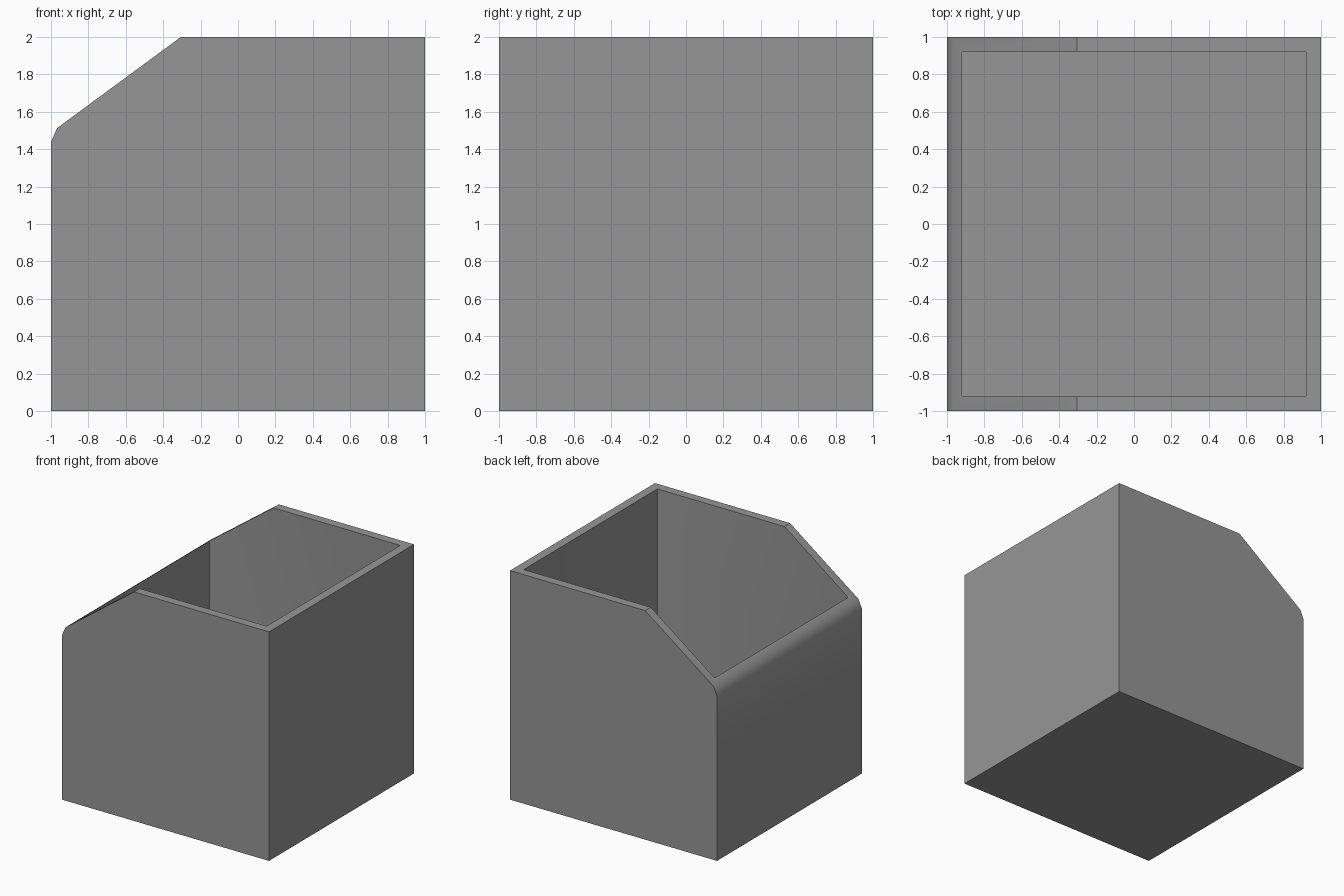
import bpy, bmesh, math

default = bpy.data.objects.get("Cube")
if default:
    bpy.data.objects.remove(default, do_unlink=True)

# Single grey material
grey = bpy.data.materials.new("plain_grey")
grey.use_nodes = True
colour = (0.305, 0.305, 0.305, 1)
grey.diffuse_color = colour
grey.node_tree.nodes["Principled BSDF"].inputs["Base Color"].default_value = colour

WALL = 0.078
RIM = 0.01


def add_object(name, bm):
    bmesh.ops.recalc_face_normals(bm, faces=bm.faces)
    mesh = bpy.data.meshes.new(name)
    bm.to_mesh(mesh)
    bm.free()
    obj = bpy.data.objects.new(name, mesh)
    mesh.materials.append(grey)
    bpy.context.collection.objects.link(obj)
    return obj


def extruded(bm, points, offset):
    face = bm.faces.new([bm.verts.new(p) for p in points])
    moved = bmesh.ops.extrude_face_region(bm, geom=[face])["geom"]
    verts = [v for v in moved if isinstance(v, bmesh.types.BMVert)]
    bmesh.ops.translate(bm, verts=verts, vec=offset)


# Outer body: side profile with a sloped, chamfered opening
profile = [(-1, 0), (1, 0), (1, 2), (-0.305, 2), (-0.967, 1.513), (-1, 1.438)]
bm = bmesh.new()
extruded(bm, [(x, -1, z) for x, z in profile], (0, 2, 0))
box = add_object("open_box", bm)

# Cavity cutter with slightly eased vertical corners
inner = 1 - WALL
corners = [(-inner, -inner), (inner, -inner), (inner, inner), (-inner, inner)]
bm = bmesh.new()
extruded(bm, [(x, y, WALL) for x, y in corners], (0, 0, 3))
upright = [e for e in bm.edges if abs(e.verts[0].co.z - e.verts[1].co.z) > 1]
bmesh.ops.bevel(bm, geom=upright, offset=RIM, segments=2, profile=0.5, affect='EDGES')
cutter = add_object("cavity_cutter", bm)
cutter.hide_render = True
cutter.hide_set(True)

# Hollow the box
hollow = box.modifiers.new("hollow", 'BOOLEAN')
hollow.operation = 'DIFFERENCE'
hollow.solver = 'EXACT'
hollow.object = cutter
bpy.context.view_layer.objects.active = box
box.select_set(True)
bpy.ops.object.modifier_apply(modifier=hollow.name)
bpy.data.objects.remove(cutter, do_unlink=True)

# Soft shading across the lip, crisp elsewhere
bpy.ops.object.shade_smooth_by_angle(angle=math.radians(34))
